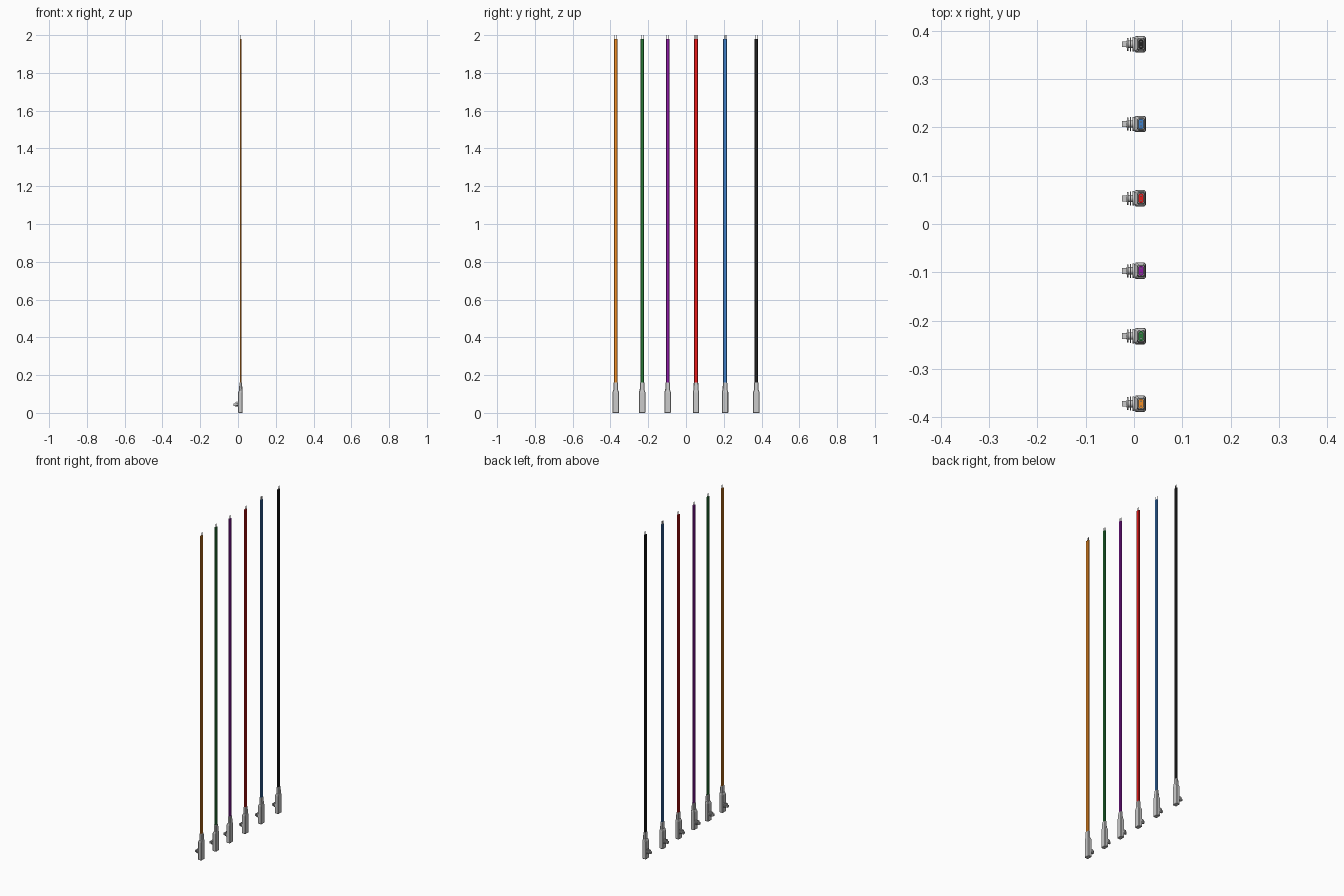
import bpy, bmesh, math
from mathutils import Matrix

if "Cube" in bpy.data.objects:
    bpy.data.objects.remove(bpy.data.objects["Cube"])

CABLES = [("orange", -0.372, (0.9, 0.28, 0.02)), ("green", -0.232, (0.02, 0.2, 0.04)),
          ("purple", -0.097, (0.27, 0.01, 0.38)), ("red", 0.053, (0.8, 0.01, 0.01)),
          ("blue", 0.207, (0.05, 0.22, 0.6)), ("black", 0.372, (0.015, 0.015, 0.015))]
XC = 0.0145  # centre of the cable in x


def finish(name, bm, y, mat=None):
    bmesh.ops.recalc_face_normals(bm, faces=bm.faces)
    me = bpy.data.meshes.new(name)
    bm.to_mesh(me)
    bm.free()
    ob = bpy.data.objects.new(name, me)
    bpy.context.collection.objects.link(ob)
    ob.location.y = y
    if mat:
        me.materials.append(mat)
    return ob


def outline(hx, hy, c):
    # rectangle with chamfered corners
    return [(hx, hy - c), (hx - c, hy), (c - hx, hy), (-hx, hy - c),
            (-hx, c - hy), (c - hx, -hy), (hx - c, -hy), (hx, c - hy)]


def loft(name, sections, y, mat=None):
    # sections: z, x centre, half x, half y, chamfer
    bm = bmesh.new()
    loops = [[bm.verts.new((xc + px, py, z)) for px, py in outline(hx, hy, c)]
             for z, xc, hx, hy, c in sections]
    for a, b in zip(loops, loops[1:]):
        for i in range(8):
            j = (i + 1) % 8
            bm.faces.new((a[i], a[j], b[j], b[i]))
    bm.faces.new(loops[0])
    bm.faces.new(loops[-1])
    return finish(name, bm, y, mat)


def lathe_x(name, profile, z, y, n=20):
    # profile (x, radius) revolved about the x axis
    bm = bmesh.new()
    loops = [[bm.verts.new((x, r * math.cos(2 * math.pi * i / n),
                            z + r * math.sin(2 * math.pi * i / n))) for i in range(n)]
             for x, r in profile]
    for a, b in zip(loops, loops[1:]):
        for i in range(n):
            j = (i + 1) % n
            bm.faces.new((a[i], a[j], b[j], b[i]))
    bm.faces.new(loops[0])
    bm.faces.new(loops[-1])
    ob = finish(name, bm, y)
    bpy.ops.object.select_all(action='DESELECT')
    ob.select_set(True)
    bpy.context.view_layer.objects.active = ob
    bpy.ops.object.shade_smooth_by_angle(angle=math.radians(35))


for colour, y, rgb in CABLES:
    mat = bpy.data.materials.new(colour + "_insulation")
    mat.diffuse_color = (*rgb, 1)
    mat.use_nodes = True
    mat.node_tree.nodes["Principled BSDF"].inputs["Base Color"].default_value = mat.diffuse_color

    # housing with narrower cable sleeve
    loft(colour + "_housing", [
        (0.000, 0.0125, 0.0105, 0.0155, 0.002), (0.002, 0.0125, 0.0120, 0.0170, 0.003),
        (0.108, 0.0125, 0.0120, 0.0170, 0.003), (0.118, 0.0140, 0.0095, 0.0150, 0.003),
        (0.120, 0.0145, 0.0085, 0.0130, 0.003), (0.158, 0.0145, 0.0075, 0.0120, 0.003),
        (0.160, 0.0145, 0.0065, 0.0110, 0.003)], y)

    # flat two-core cable
    loft(colour + "_cable", [(0.15, XC, 0.005, 0.010, 0.0025),
                             (1.98, XC, 0.005, 0.010, 0.0025)], y, mat)

    # bare wire ends
    for k, s in enumerate((-1, 1)):
        bm = bmesh.new()
        bmesh.ops.create_cone(bm, cap_ends=True, segments=8, radius1=0.0018, radius2=0.0018,
                              depth=0.03, matrix=Matrix.Translation((XC, s * 0.005, 1.985)))
        finish(f"{colour}_wire_end_{k + 1}", bm, y)

    # ribbed stem
    ribs = [(0.002, 0.0075)]
    for x, r in ((-0.0005, 0.0150), (-0.0060, 0.0145), (-0.0115, 0.0135)):
        ribs += [(x, 0.0075), (x, r), (x - 0.0025, r), (x - 0.0025, 0.0075)]
    ribs.append((-0.016, 0.0075))
    lathe_x(colour + "_ribbed_stem", ribs, 0.045, y)

    # square peg at the end of the stem
    bm = bmesh.new()
    bmesh.ops.create_cube(bm, size=1, matrix=Matrix.Translation((-0.0195, 0, 0.042))
                          @ Matrix.Diagonal((0.011, 0.012, 0.013, 1)))
    finish(colour + "_peg", bm, y)
